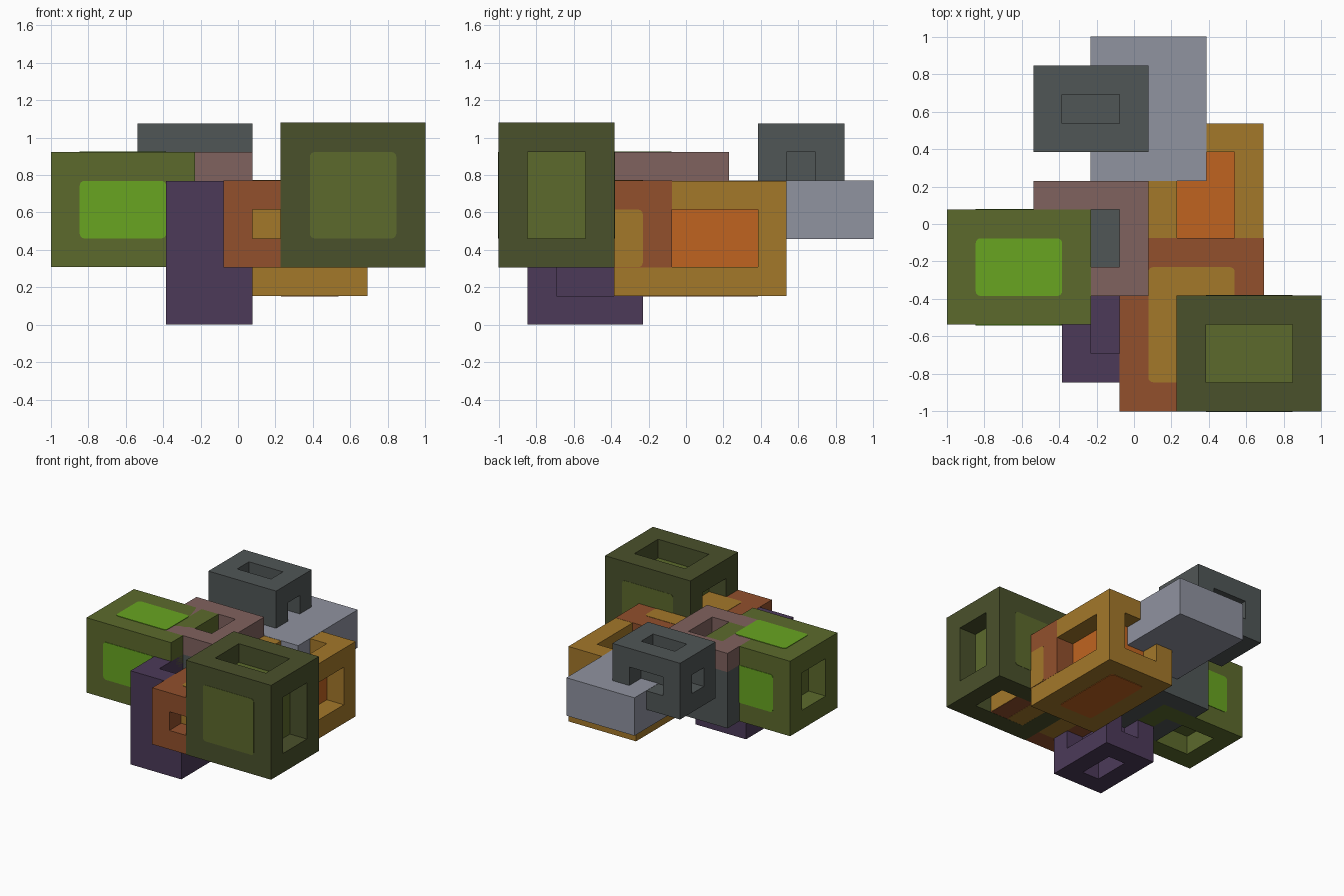
import bpy
import bmesh
from mathutils import Vector

if "Cube" in bpy.data.objects:
    bpy.data.objects.remove(bpy.data.objects["Cube"], do_unlink=True)

UNIT = 2 / 13                      # grid module shared by every block
ORIGIN = Vector((-1, -1, 0))
DIRS = {"+x": (0, 1), "-x": (0, -1), "+y": (1, 1), "-y": (1, -1), "+z": (2, 1), "-z": (2, -1)}


def linear(c):
    c /= 255
    return c / 12.92 if c <= 0.04045 else ((c + 0.055) / 1.055) ** 2.4


def material(name, r, g, b):
    m = bpy.data.materials.new(name)
    m.use_nodes = True
    col = (linear(r), linear(g), linear(b), 1)
    m.diffuse_color = col
    m.node_tree.nodes["Principled BSDF"].inputs["Base Color"].default_value = col
    return m


dark_olive = material("dark olive", 74, 81, 43)
olive = material("olive", 92, 106, 44)
green = material("bright green", 104, 165, 33)
purple = material("purple", 76, 58, 89)
brown = material("rust brown", 146, 80, 44)
ochre = material("ochre", 164, 120, 42)
orange = material("orange", 192, 100, 32)
pale_grey = material("pale grey", 144, 147, 160)
dark_grey = material("dark grey", 80, 86, 86)
mauve = material("mauve", 128, 98, 94)


def finish(name, bm, mats):
    bmesh.ops.recalc_face_normals(bm, faces=bm.faces[:])
    mesh = bpy.data.meshes.new(name)
    bm.to_mesh(mesh)
    bm.free()
    for m in mats:
        mesh.materials.append(m)
    ob = bpy.data.objects.new(name, mesh)
    bpy.context.collection.objects.link(ob)
    return ob


def block(name, lo, hi, wall, floor=None, holes=(), grow=0.0):
    """Box on the module grid, with a one-module recess in each listed side."""
    a = ORIGIN + Vector(lo) * UNIT - Vector((grow,) * 3)
    b = ORIGIN + Vector(hi) * UNIT + Vector((grow,) * 3)
    bm = bmesh.new()
    bmesh.ops.create_cube(bm, size=1)
    for v in bm.verts:
        v.co = [b[i] if v.co[i] > 0 else a[i] for i in range(3)]
    bm.normal_update()
    sides = list(bm.faces)
    for key in holes:
        axis, sign = DIRS[key]
        face = next(f for f in sides if f.normal[axis] * sign > 0.9)
        bmesh.ops.inset_individual(bm, faces=[face], thickness=UNIT + grow, use_even_offset=True)
        bmesh.ops.inset_individual(bm, faces=[face], thickness=0, depth=-UNIT)
        face.material_index = 1
    return finish(name, bm, [wall, floor or wall])


def panel(name, key, level, lo, hi, mat, lift=0.004):
    """Thin rounded plate on one side; lo and hi span the two other axes."""
    axis, sign = DIRS[key]
    u, v = [i for i in range(3) if i != axis]
    bm = bmesh.new()
    ring = []
    for p, q in ((lo[0], lo[1]), (hi[0], lo[1]), (hi[0], hi[1]), (lo[0], hi[1])):
        co = Vector((0, 0, 0))
        co[axis], co[u], co[v] = level, p, q
        ring.append(bm.verts.new(ORIGIN + co * UNIT))
    bm.faces.new(ring)
    bmesh.ops.bevel(bm, geom=ring, offset=0.025, segments=4, profile=0.5, affect='VERTICES')
    new = bmesh.ops.extrude_face_region(bm, geom=bm.faces[:])["geom"]
    move = Vector((0, 0, 0))
    move[axis] = sign * lift
    bmesh.ops.translate(bm, vec=move, verts=[g for g in new if isinstance(g, bmesh.types.BMVert)])
    finish(name, bm, [mat])


# Large front block
block("front_block", (8, 0, 2), (13, 4, 7), dark_olive, olive, ("+x", "-x", "+z", "-z"), 0.003)
for key, y in (("-y", 0), ("+y", 4)):
    panel("front_block_panel", key, y, (9, 3), (12, 6), olive, 0.005)

# Side block with bright panels
block("side_block", (0, 3, 2), (5, 7, 6), olive, olive, ("+x", "-x", "-z"))
panel("side_block_top_panel", "+z", 6, (1, 4), (4, 6), green)
for key, y in (("-y", 3), ("+y", 7)):
    panel("side_block_panel", key, y, (1, 3), (4, 5), green)

# Standing column
block("column", (4, 1, 0), (7, 5, 5), purple, purple, ("+x", "-x", "+y", "+z", "-z"))

# Low connecting block
block("link_block", (6, 0, 2), (11, 6, 5), brown, ochre, ("-y",), 0.0015)
panel("link_block_top_panel", "+z", 5, (7, 1), (10, 5), ochre)
panel("link_block_bottom_panel", "-z", 2, (7, 1), (10, 5), ochre, 0.0025)
panel("link_block_side_panel", "+x", 11, (1, 2), (5, 4), ochre)

# Rear framed block
block("rear_block", (7, 4, 1), (11, 10, 5), ochre, orange, ("+x", "-x", "+y", "+z"))
panel("rear_block_bottom_panel", "-z", 1, (8, 5), (10, 9), orange)

# Centre block and its capping frame
block("centre_base", (3, 4, 2), (7, 8, 5), dark_grey)
block("centre_cap", (3, 4, 5), (7, 8, 6), mauve, dark_grey, ("+z",))

# Rear slab and the block sitting over it
block("rear_slab", (5, 8, 3), (9, 13, 5), pale_grey, grow=0.002)
block("rear_top_block", (3, 9, 4), (7, 12, 7), dark_grey, dark_grey, ("+x", "-x", "+y", "+z"))
